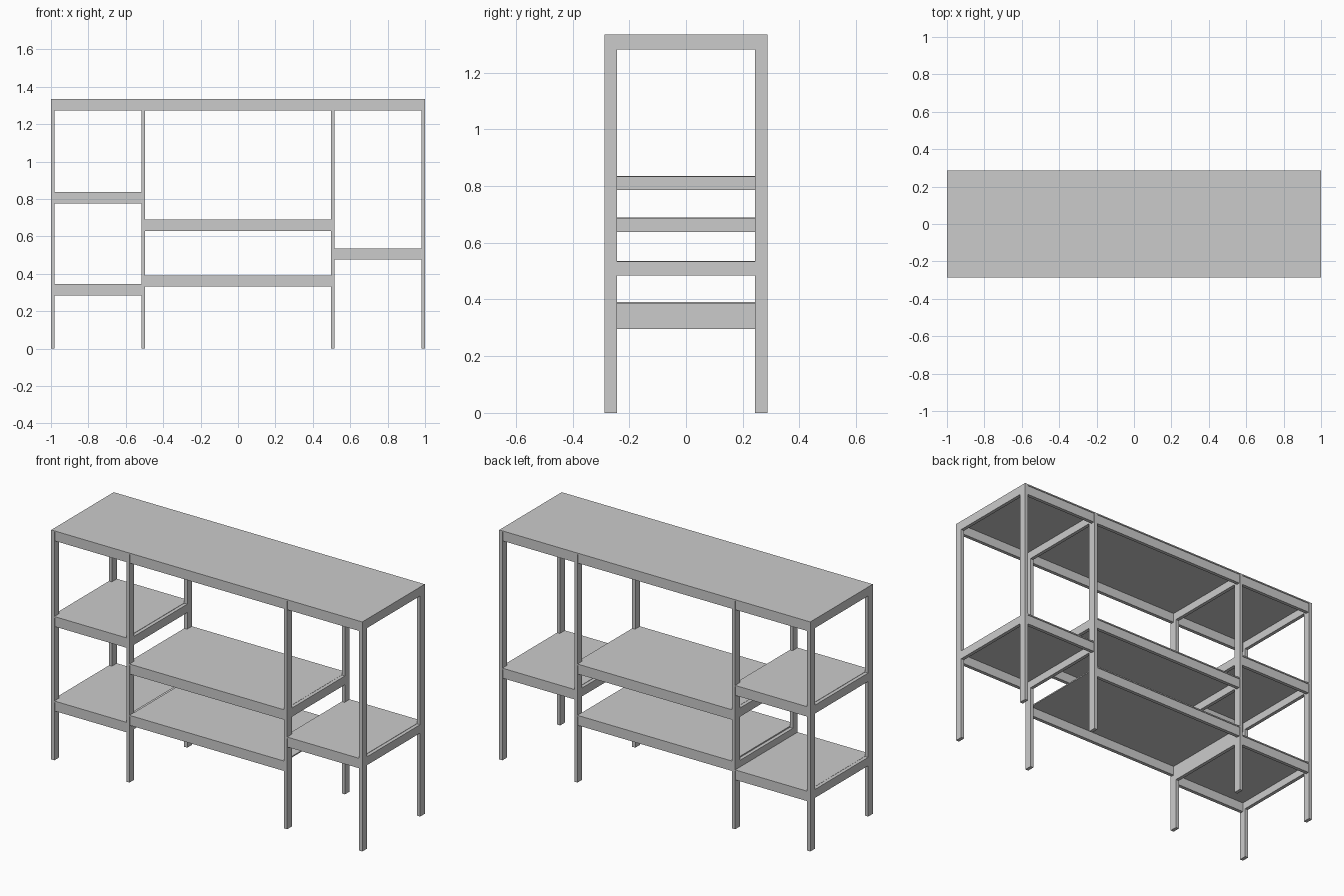
import bpy

if "Cube" in bpy.data.objects:
    bpy.data.objects.remove(bpy.data.objects["Cube"])

W, D, T = 0.02, 0.287, 0.007     # frame bar width in x, half depth, panel thickness
POST = 0.043                     # post size in y
TOP = 1.334
X = [-0.99, -0.507, 0.507, 0.99]  # centres of the four upright frames


def box(name, x0, x1, y0, y1, z0, z1):
    bpy.ops.mesh.primitive_cube_add(
        size=1, location=((x0 + x1) / 2, (y0 + y1) / 2, (z0 + z1) / 2))
    ob = bpy.context.object
    ob.name = name
    ob.scale = (x1 - x0, y1 - y0, z1 - z0)
    bpy.ops.object.transform_apply(location=False, rotation=False, scale=True)
    return ob


def long_rails(name, x0, x1, top):
    # front and back rails, set slightly behind the shelf edge
    for side, s in (("front", -1), ("back", 1)):
        ya, yb = sorted((s * (D - 0.004), s * (D - 0.024)))
        box(f"{name}_{side}_rail", x0, x1, ya, yb, top - 0.06, top - T)


# upright frames: two posts, a top rail and the cross rails that carry shelves
cross_rails = [
    [(0.785, 0.834), (0.295, 0.344)],
    [(0.785, 0.834), (0.637, 0.688), (0.295, 0.384)],
    [(0.637, 0.688), (0.485, 0.534)],
    [(0.485, 0.534)],
]
for i, (x, rails) in enumerate(zip(X, cross_rails)):
    x0, x1 = x - W / 2, x + W / 2
    box(f"front_post_{i}", x0, x1, -D, -D + POST, 0, TOP - T)
    box(f"back_post_{i}", x0, x1, D - POST, D, 0, TOP - T)
    for z0, z1 in rails + [(1.282, TOP - T)]:
        box(f"cross_rail_{i}", x0, x1, -D + POST, D - POST, z0, z1)

# top board with a pair of rails in each bay
box("top_board", -1, 1, -D, D, TOP - T, TOP)
for i in range(3):
    long_rails("top", X[i] + W / 2, X[i + 1] - W / 2, TOP)

# shelves: bay index and height of the upper surface
shelves = [("left_upper", 0, 0.836), ("left_lower", 0, 0.345),
           ("middle_upper", 1, 0.689), ("middle_lower", 1, 0.391),
           ("right", 2, 0.536)]
for name, bay, z in shelves:
    x0, x1 = X[bay] + W / 2, X[bay + 1] - W / 2
    box(f"{name}_shelf", x0, x1, -D, D, z - T, z)
    long_rails(name, x0, x1, z)
